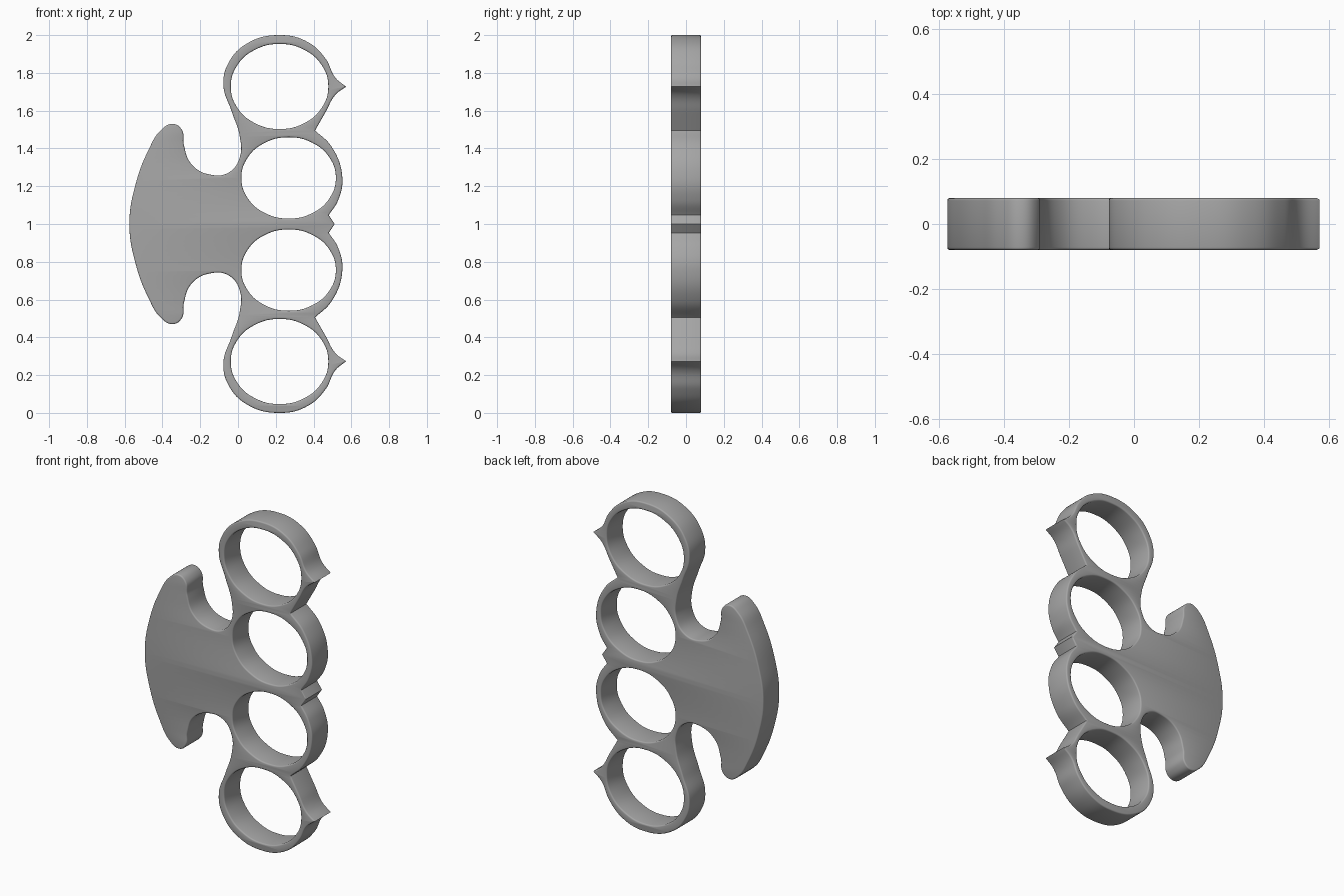
import bpy
import math

cube = bpy.data.objects.get("Cube")
if cube:
    bpy.data.objects.remove(cube, do_unlink=True)

# Brushed grey metal
metal = bpy.data.materials.new("grey metal")
metal.use_nodes = True
GREY = (0.38, 0.38, 0.38, 1.0)
metal.diffuse_color = GREY
metal.node_tree.nodes["Principled BSDF"].inputs["Base Color"].default_value = GREY

BEVEL = 0.008
HALF_DEPTH = 0.08

# Upper half of the outline, relative to mid height: (x, z, sharp corner)
palm_blade = [(-0.545, 0.2, 0), (-0.47, 0.4, 0), (-0.41, 0.495, 0),
              (-0.345, 0.53, 0), (-0.297, 0.498, 0), (-0.287, 0.42, 0)]
neck = [(-0.245, 0.315, 0), (-0.14, 0.26, 0), (-0.045, 0.275, 0),
        (0.01, 0.355, 0), (0.01, 0.46, 0), (-0.035, 0.6, 0)]
outer_ring = [(-0.077, 0.73, 0), (-0.052, 0.85, 0), (0.05, 0.957, 0),
              (0.22, 1.0, 0), (0.37, 0.963, 0), (0.465, 0.873, 0)]
outer_spike = [(0.515, 0.775, 0), (0.572, 0.727, 1), (0.515, 0.683, 0),
               (0.465, 0.595, 0), (0.408, 0.495, 1)]
inner_ring = [(0.495, 0.41, 0), (0.552, 0.25, 0), (0.53, 0.125, 0), (0.48, 0.047, 1)]
upper = palm_blade + neck + outer_ring + outer_spike + inner_ring
lower = [(x, -z, sharp) for x, z, sharp in reversed(upper)]
outline = [(-0.575, 0, 0)] + upper + [(0.512, 0, 1)] + lower


def add_loop(curve, points):
    """Closed smooth loop with optional sharp corners."""
    spline = curve.splines.new("BEZIER")
    spline.bezier_points.add(len(points) - 1)
    spline.use_cyclic_u = True
    spline.resolution_u = 8
    for point, (x, z, sharp) in zip(spline.bezier_points, points):
        point.co = (x, z, 0)
        kind = "VECTOR" if sharp else "AUTO"
        point.handle_left_type = point.handle_right_type = kind


def ellipse(cx, cz, rx, rz, count=12):
    angles = [math.tau * i / count for i in range(count)]
    return [(cx + rx * math.cos(a), cz + rz * math.sin(a), 0) for a in angles]


# Flat plate with four finger holes, rounded slightly along every rim
curve = bpy.data.curves.new("knuckle_plate", "CURVE")
curve.dimensions = "2D"
curve.fill_mode = "BOTH"
curve.extrude = HALF_DEPTH - BEVEL
curve.bevel_depth = BEVEL
curve.bevel_resolution = 2
curve.offset = -BEVEL
add_loop(curve, outline)
for side in (1, -1):
    add_loop(curve, ellipse(0.22, side * 0.728, 0.258, 0.225))
    add_loop(curve, ellipse(0.268, side * 0.244, 0.25, 0.215))
curve.materials.append(metal)

plate = bpy.data.objects.new("knuckle_plate", curve)
bpy.context.collection.objects.link(plate)
for other in bpy.context.selected_objects:
    other.select_set(False)
plate.select_set(True)
bpy.context.view_layer.objects.active = plate

# Stand the plate upright and join its caps to its walls
plate.rotation_euler = (math.pi / 2, 0, 0)
plate.location = (0, 0, 1)
bpy.ops.object.convert(target="MESH")
bpy.ops.object.transform_apply(location=True, rotation=True, scale=True)
bpy.ops.object.mode_set(mode="EDIT")
bpy.ops.mesh.select_all(action="SELECT")
bpy.ops.mesh.remove_doubles(threshold=0.0002)
bpy.ops.mesh.normals_make_consistent(inside=False)
bpy.ops.object.mode_set(mode="OBJECT")
bpy.ops.object.shade_smooth_by_angle(angle=math.radians(35))
